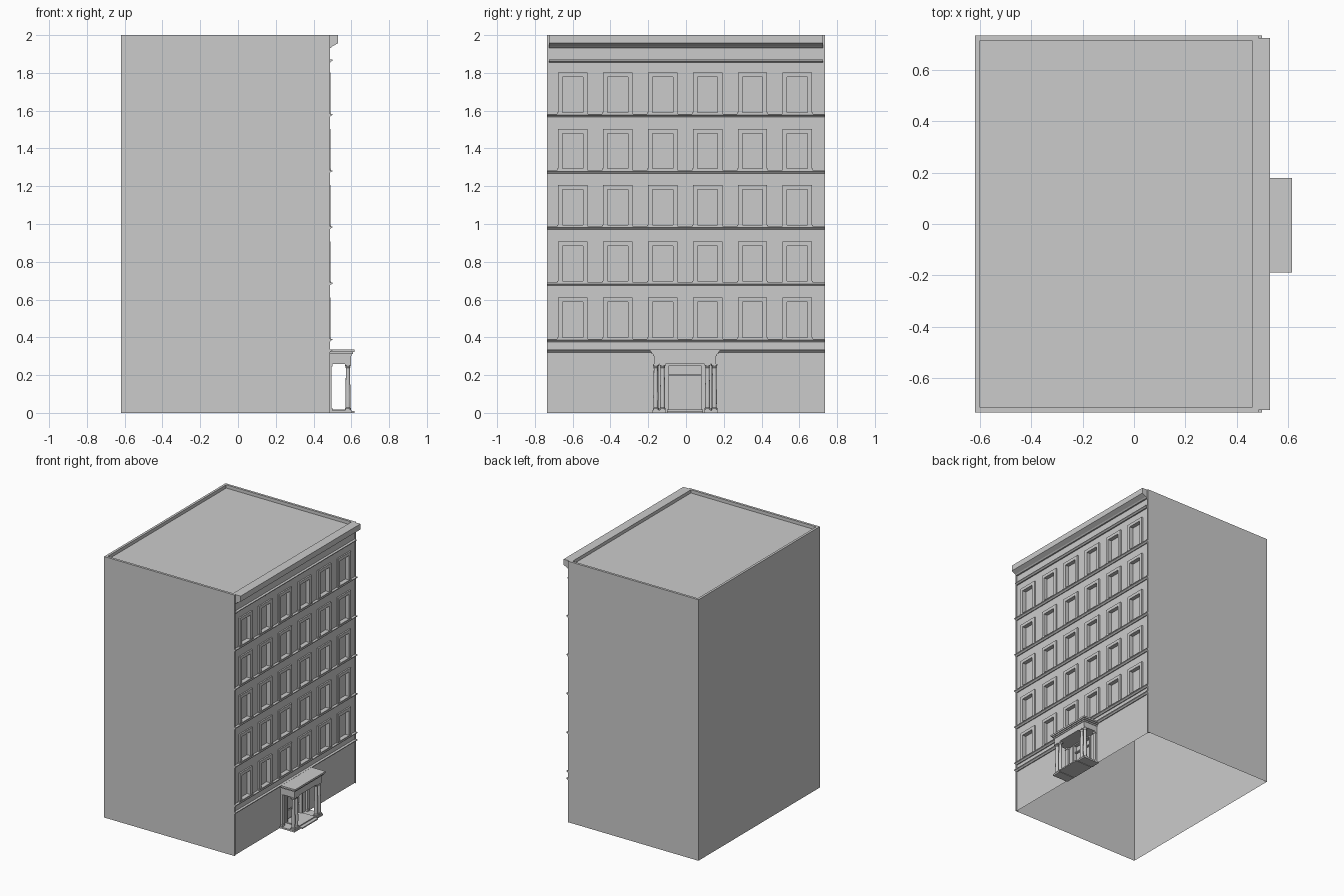
import bpy, bmesh, math
from mathutils import Vector

if "Cube" in bpy.data.objects:
    bpy.data.objects.remove(bpy.data.objects["Cube"])

WALL = 0.479                      # facade plane (faces +x)
CY = -0.005                       # facade centre line
WIN_Y = [CY + 0.238 * (i - 2.5) for i in range(6)]
FLOORS = [0.40 + 0.2975 * i for i in range(5)]
WIN_W, WIN_H = 0.108, 0.187


def finish(name, bm, fix=True):
    if fix:
        bmesh.ops.recalc_face_normals(bm, faces=bm.faces)
    me = bpy.data.meshes.new(name)
    bm.to_mesh(me)
    bm.free()
    ob = bpy.data.objects.new(name, me)
    bpy.context.collection.objects.link(ob)
    return ob


def add_box(bm, x0, x1, y0, y1, z0, z1):
    vs = bmesh.ops.create_cube(bm, size=1)["verts"]
    for v in vs:
        v.co = Vector(((x0 + x1) / 2 + v.co.x * (x1 - x0),
                       (y0 + y1) / 2 + v.co.y * (y1 - y0),
                       (z0 + z1) / 2 + v.co.z * (z1 - z0)))


def boxes(name, specs):
    bm = bmesh.new()
    for s in specs:
        add_box(bm, *s)
    return finish(name, bm)


def moulding(name, profile, y0, y1):
    """Extrude an (x, z) profile along y."""
    bm = bmesh.new()
    f = bm.faces.new([bm.verts.new((x, y0, z)) for x, z in profile])
    r = bmesh.ops.extrude_face_region(bm, geom=[f])
    for v in r["geom"]:
        if isinstance(v, bmesh.types.BMVert):
            v.co.y = y1
    return finish(name, bm)


# Outer shell: sides, back and sunken roof; open underneath
bm = bmesh.new()
add_box(bm, -0.62, 0.483, -0.735, 0.735, 0, 2)
bm.normal_update()
top = next(f for f in bm.faces if f.normal.z > 0.9)
gone = [f for f in bm.faces if f.normal.z < -0.9 or f.normal.x > 0.9]
bmesh.ops.inset_region(bm, faces=[top], thickness=0.026)
r = bmesh.ops.extrude_face_region(bm, geom=[top])
bmesh.ops.translate(bm, vec=(0, 0, -0.025),
                    verts=[v for v in r["geom"] if isinstance(v, bmesh.types.BMVert)])
bmesh.ops.delete(bm, geom=gone + ([top] if top.is_valid else []), context="FACES")
finish("building_shell", bm)

# Facade: grid of cells, with window and door cells pushed in
DOOR = (-0.085 + CY, 0.085 + CY, 0.016, 0.25)
openings = [(y - WIN_W / 2, y + WIN_W / 2, z, z + WIN_H) for z in FLOORS for y in WIN_Y]
openings.append(DOOR)
ys = sorted({-0.735, 0.735} | {round(v, 5) for o in openings for v in o[:2]})
zs = sorted({0, 2} | {round(v, 5) for o in openings for v in o[2:]})
bm = bmesh.new()
grid = [[bm.verts.new((WALL, y, z)) for z in zs] for y in ys]
regions = {i: [] for i in range(len(openings))}
for i in range(len(ys) - 1):
    for j in range(len(zs) - 1):
        f = bm.faces.new((grid[i][j], grid[i + 1][j], grid[i + 1][j + 1], grid[i][j + 1]))
        c = f.calc_center_median()
        for k, (a, b, lo, hi) in enumerate(openings):
            if a < c.y < b and lo < c.z < hi:
                regions[k].append(f)
for fs in regions.values():
    r = bmesh.ops.extrude_face_region(bm, geom=fs)
    bmesh.ops.translate(bm, vec=(-0.02, 0, 0),
                        verts=[v for v in r["geom"] if isinstance(v, bmesh.types.BMVert)])
    bmesh.ops.delete(bm, geom=[f for f in fs if f.is_valid], context="FACES")
finish("facade_wall", bm, fix=False)

# Window surrounds and sills
surrounds, sills = [], []
for z in FLOORS:
    for y in WIN_Y:
        a, b, t = y - WIN_W / 2, y + WIN_W / 2, z + WIN_H
        surrounds += [(WALL - .004, 0.490, a - 0.024, a, z, t + 0.024),
                      (WALL - .004, 0.490, b, b + 0.024, z, t + 0.024),
                      (WALL - .004, 0.490, a, b, t, t + 0.024)]
        sills.append((WALL - .004, 0.493, a - 0.028, b + 0.028, z - 0.009, z))
boxes("window_surrounds", surrounds)
boxes("window_sills", sills)

# Corner strips
boxes("corner_strips", [(0.47, 0.486, s * 0.7305 - 0.0045, s * 0.7305 + 0.0045, 0, 2)
                        for s in (-1, 1)])

# Storey string courses
for i, z in enumerate([0.33] + [f - 0.014 for f in FLOORS]):
    moulding(f"string_course_{i}",
             [(0.47, z - 0.010), (0.486, z - 0.010), (0.491, z - 0.004), (0.499, z),
              (0.499, z + 0.006), (0.47, z + 0.006)], -0.735, 0.735)

# Frieze moulding and roof cornice
moulding("frieze_moulding", [(0.47, 1.855), (0.488, 1.855), (0.499, 1.864),
                             (0.499, 1.87), (0.47, 1.87)], -0.725, 0.725)
moulding("roof_cornice", [(0.46, 1.932), (0.49, 1.932), (0.498, 1.940), (0.53, 1.957),
                          (0.53, 2.0), (0.46, 2.0)], -0.725, 0.725)

# Porch roof and entablature
boxes("porch_entablature", [(0.47, 0.598, CY - 0.165, CY + 0.165, 0.258, 0.302)])
boxes("porch_roof", [(0.47, 0.602, CY - 0.169, CY + 0.169, 0.302, 0.312),
                     (0.47, 0.609, CY - 0.177, CY + 0.177, 0.312, 0.322),
                     (0.47, 0.616, CY - 0.185, CY + 0.185, 0.322, 0.335)])

# Porch plinths and entrance step
boxes("porch_plinths", [(0.47, 0.604, CY + s * 0.137 - 0.037, CY + s * 0.137 + 0.037, 0, 0.012)
                        for s in (-1, 1)])
boxes("entrance_steps", [(0.47, 0.616, CY - 0.096, CY + 0.096, 0, 0.009),
                         (0.47, 0.59, CY - 0.096, CY + 0.096, 0.009, 0.017)])


# Columns: turned shaft with square base and cap
def column(name, x, y):
    prof = [(0.016, 0.018), (0.016, 0.024), (0.0125, 0.028), (0.0135, 0.09), (0.0105, 0.235),
            (0.013, 0.239), (0.011, 0.243), (0.015, 0.251)]
    bm = bmesh.new()
    n = 16
    rings = [[bm.verts.new((x + r * math.cos(2 * math.pi * k / n),
                            y + r * math.sin(2 * math.pi * k / n), z)) for k in range(n)]
             for r, z in prof]
    for lo, hi in zip(rings, rings[1:]):
        for k in range(n):
            bm.faces.new((lo[k], lo[(k + 1) % n], hi[(k + 1) % n], hi[k]))
    for f in bm.faces:
        f.smooth = True
    for z0, z1 in ((0.012, 0.018), (0.251, 0.258)):
        add_box(bm, x - 0.016, x + 0.016, y - 0.016, y + 0.016, z0, z1)
    ob = finish(name, bm)
    bpy.context.view_layer.objects.active = ob
    ob.select_set(True)
    bpy.ops.object.shade_smooth_by_angle(angle=math.radians(30))
    ob.select_set(False)


for i, dy in enumerate((-0.155, -0.119, 0.119, 0.155)):
    column(f"porch_column_{i}", 0.582, CY + dy)

# Pilasters against the wall
boxes("porch_pilasters", [b for s in (-1, 1) for b in (
    (0.47, 0.494, CY + s * 0.152 - 0.012, CY + s * 0.152 + 0.012, 0.012, 0.258),
    (0.47, 0.499, CY + s * 0.152 - 0.015, CY + s * 0.152 + 0.015, 0.012, 0.026),
    (0.47, 0.499, CY + s * 0.152 - 0.015, CY + s * 0.152 + 0.015, 0.246, 0.258))])

# Door frame and double door leaves with raised panels
a, b, lo, hi = DOOR
boxes("door_frame", [(0.45, 0.486, a - 0.012, a, lo, hi), (0.45, 0.486, b, b + 0.012, lo, hi),
                     (0.45, 0.486, a - 0.012, b + 0.012, hi, hi + 0.008),
                     (0.45, 0.474, a, b, 0.195, 0.203)])
boxes("door_leaves", [(0.45, 0.466, CY + s * 0.042 - 0.034, CY + s * 0.042 + 0.034, z0, z1)
                      for s in (-1, 1) for z0, z1 in ((0.022, 0.085), (0.095, 0.188))])
